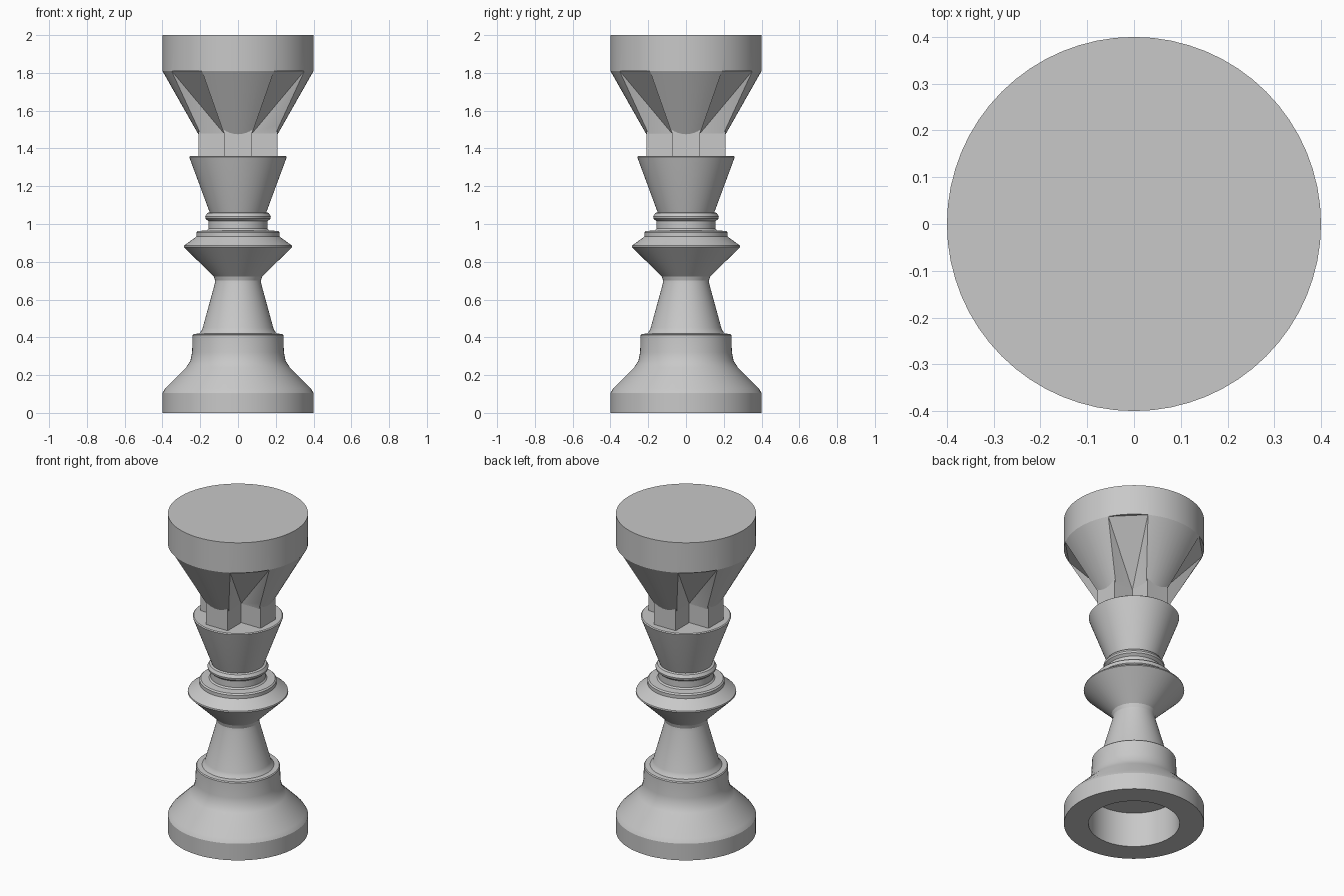
import bpy, bmesh, math
from mathutils import Matrix, Vector

old = bpy.data.objects.get("Cube")
if old:
    bpy.data.objects.remove(old, do_unlink=True)

# Single plain grey
grey = bpy.data.materials.new("plain grey")
grey.use_nodes = True
colour = (0.58, 0.58, 0.58, 1)
grey.diffuse_color = colour
grey.node_tree.nodes["Principled BSDF"].inputs["Base Color"].default_value = colour


def add_object(name, bm):
    bmesh.ops.recalc_face_normals(bm, faces=bm.faces[:])
    mesh = bpy.data.meshes.new(name)
    bm.to_mesh(mesh)
    bm.free()
    mesh.materials.append(grey)
    obj = bpy.data.objects.new(name, mesh)
    bpy.context.collection.objects.link(obj)
    return obj


def activate(obj):
    bpy.ops.object.select_all(action='DESELECT')
    obj.select_set(True)
    bpy.context.view_layer.objects.active = obj


def smooth(obj, angle=25):
    activate(obj)
    bpy.ops.object.shade_smooth_by_angle(angle=math.radians(angle))


def lathe(name, profile, steps=64):
    bm = bmesh.new()
    verts = [bm.verts.new((r, 0, z)) for r, z in profile]
    edges = [bm.edges.new(pair) for pair in zip(verts, verts[1:])]
    bmesh.ops.spin(bm, geom=verts + edges, cent=(0, 0, 0), axis=(0, 0, 1),
                   angle=math.tau, steps=steps, use_duplicate=False)
    bmesh.ops.remove_doubles(bm, verts=bm.verts[:], dist=0.0005)
    return add_object(name, bm)


# Turned body, from the hollow underside up to the top of the cup
body = lathe("turned_body", [
    (0, 0.22), (0.26, 0.22), (0.26, 0), (0.4, 0), (0.4, 0.105), (0.385, 0.13),
    (0.275, 0.24), (0.252, 0.275), (0.243, 0.32), (0.24, 0.412), (0.235, 0.418),
    (0.205, 0.42), (0.193, 0.435), (0.187, 0.45), (0.124, 0.68), (0.121, 0.7),
    (0.128, 0.722), (0.287, 0.878), (0.285, 0.886), (0.23, 0.926), (0.22, 0.934),
    (0.22, 0.955), (0.212, 0.963), (0.165, 0.966), (0.157, 0.975), (0.157, 1.015),
    (0.172, 1.028), (0.174, 1.04), (0.163, 1.058), (0.15, 1.062), (0.256, 1.348),
    (0.258, 1.355), (0.252, 1.36), (0, 1.36)])
smooth(body)

# Cross shaped stem made of two crossing bars
for name, size in (("stem_bar_across", (0.42, 0.15)), ("stem_bar_deep", (0.15, 0.42))):
    bm = bmesh.new()
    bmesh.ops.create_cube(bm, size=1, matrix=Matrix.Translation((0, 0, 1.435))
                          @ Matrix.Diagonal((*size, 0.16, 1)))
    add_object(name, bm)

# Flared crown with a straight rim
crown = lathe("crown", [(0, 1.475), (0.21, 1.475), (0.4, 1.81), (0.4, 2), (0, 2)])

# Four tapered notches between the arms
for turn in range(4):
    a, p, q, far = 0.075, 0.351, 0.191, 0.6
    points = [(x, y, z) for z in (1.4, 1.48) for x in (a, far) for y in (a, far)]
    points += [(p, q, 1.81), (q, p, 1.81), (far, q, 1.81), (q, far, 1.81), (far, far, 1.81)]
    bm = bmesh.new()
    spin = Matrix.Rotation(turn * math.pi / 2, 3, 'Z')
    for point in points:
        bm.verts.new(spin @ Vector(point))
    hull = bmesh.ops.convex_hull(bm, input=bm.verts[:])
    bmesh.ops.dissolve_limit(bm, angle_limit=0.01, verts=bm.verts[:], edges=bm.edges[:])
    cutter = add_object("notch_cutter", bm)
    cutter.hide_render = True
    cut = crown.modifiers.new("notch", 'BOOLEAN')
    cut.operation = 'DIFFERENCE'
    cut.solver = 'EXACT'
    cut.object = cutter
    activate(crown)
    bpy.ops.object.modifier_apply(modifier=cut.name)
    bpy.data.objects.remove(cutter, do_unlink=True)
smooth(crown, 20)
